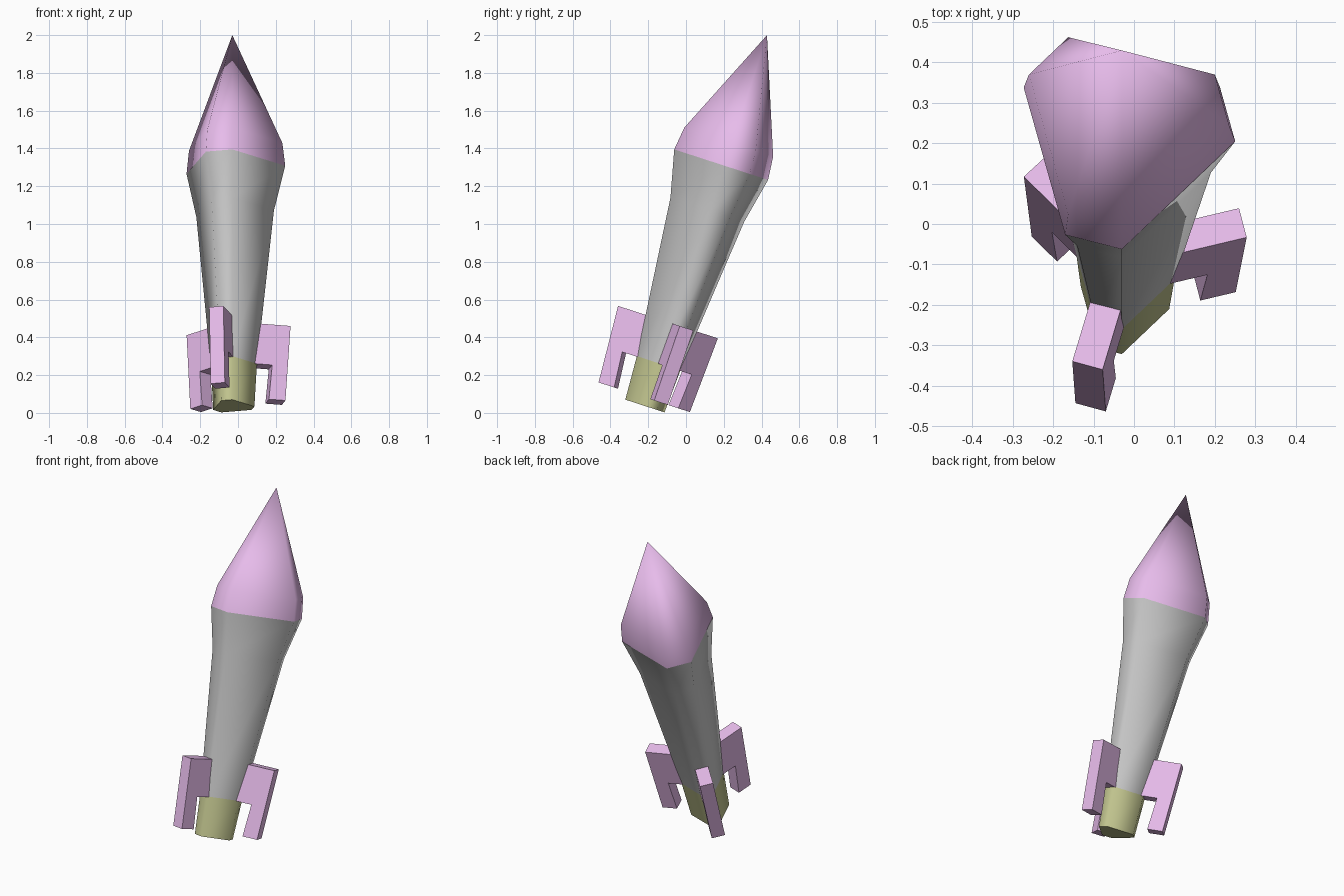
import bpy, bmesh
from math import radians, sin, cos
from mathutils import Matrix

if "Cube" in bpy.data.objects:
    bpy.data.objects.remove(bpy.data.objects["Cube"])

# The rocket is built upright on its own axis, then leaned towards +y
LEAN = Matrix.Translation((-0.03, -0.21, 0.034)) @ Matrix.Rotation(radians(-18), 4, 'X')
SIDES = [radians(a) for a in (-120, -90, 0, 30, 120, 150)]


def material(name, rgb):
    m = bpy.data.materials.new(name)
    m.diffuse_color = (*rgb, 1)
    m.use_nodes = True
    m.node_tree.nodes["Principled BSDF"].inputs["Base Color"].default_value = m.diffuse_color
    return m


def finish(bm, name, mat, smooth):
    bmesh.ops.recalc_face_normals(bm, faces=bm.faces)
    bm.transform(LEAN)
    me = bpy.data.meshes.new(name)
    bm.to_mesh(me)
    bm.free()
    ob = bpy.data.objects.new(name, me)
    bpy.context.collection.objects.link(ob)
    if mat:
        me.materials.append(mat)
    if smooth:
        bpy.ops.object.select_all(action='DESELECT')
        ob.select_set(True)
        bpy.context.view_layer.objects.active = ob
        bpy.ops.object.shade_smooth_by_angle(angle=radians(75))
    return ob


def turned(name, rings, mat=None, tip=None, cap=False):
    """Loft the six-sided section through (radius, height) rings."""
    bm = bmesh.new()
    loops = [[bm.verts.new((r * cos(a), r * sin(a), z)) for a in SIDES] for r, z in rings]
    n = len(SIDES)
    for lo, hi in zip(loops, loops[1:]):
        for i in range(n):
            j = (i + 1) % n
            bm.faces.new((lo[i], lo[j], hi[j], hi[i]))
    if tip:
        point = bm.verts.new((0, 0, tip))
        for i in range(n):
            bm.faces.new((loops[-1][i], loops[-1][(i + 1) % n], point))
    if cap:
        bm.faces.new(loops[0])
    return finish(bm, name, mat, True)


def fin(name, angle, mat, half=0.039):
    """Extrude an L-shaped profile (radius, height) and turn it round the axis."""
    profile = [(0.06, 0.46), (0.308, 0.46), (0.28, 0.043),
               (0.19, 0.043), (0.208, 0.235), (0.06, 0.235)]
    bm = bmesh.new()
    face = bm.faces.new([bm.verts.new((r, -half, z)) for r, z in profile])
    ext = bmesh.ops.extrude_face_region(bm, geom=[face])
    moved = [v for v in ext['geom'] if isinstance(v, bmesh.types.BMVert)]
    bmesh.ops.translate(bm, verts=moved, vec=(0, 2 * half, 0))
    bm.transform(Matrix.Rotation(radians(angle), 4, 'Z'))
    return finish(bm, name, mat, False)


pink = material("pink", (0.80, 0.50, 0.83))
olive = material("olive", (0.55, 0.57, 0.28))

# Engine nozzle, hull and nose cone share their joining rings
turned("engine", [(0.117, 0.0), (0.13, 0.238)], olive, cap=True)
turned("hull", [(0.13, 0.238), (0.22, 1.09), (0.28, 1.34)])
turned("nose_cone", [(0.28, 1.34), (0.265, 1.466)], pink, tip=2.067)

# Three fins
for k, label in enumerate(("front", "right", "left")):
    fin(label + "_fin", -106 + 120 * k, pink)
